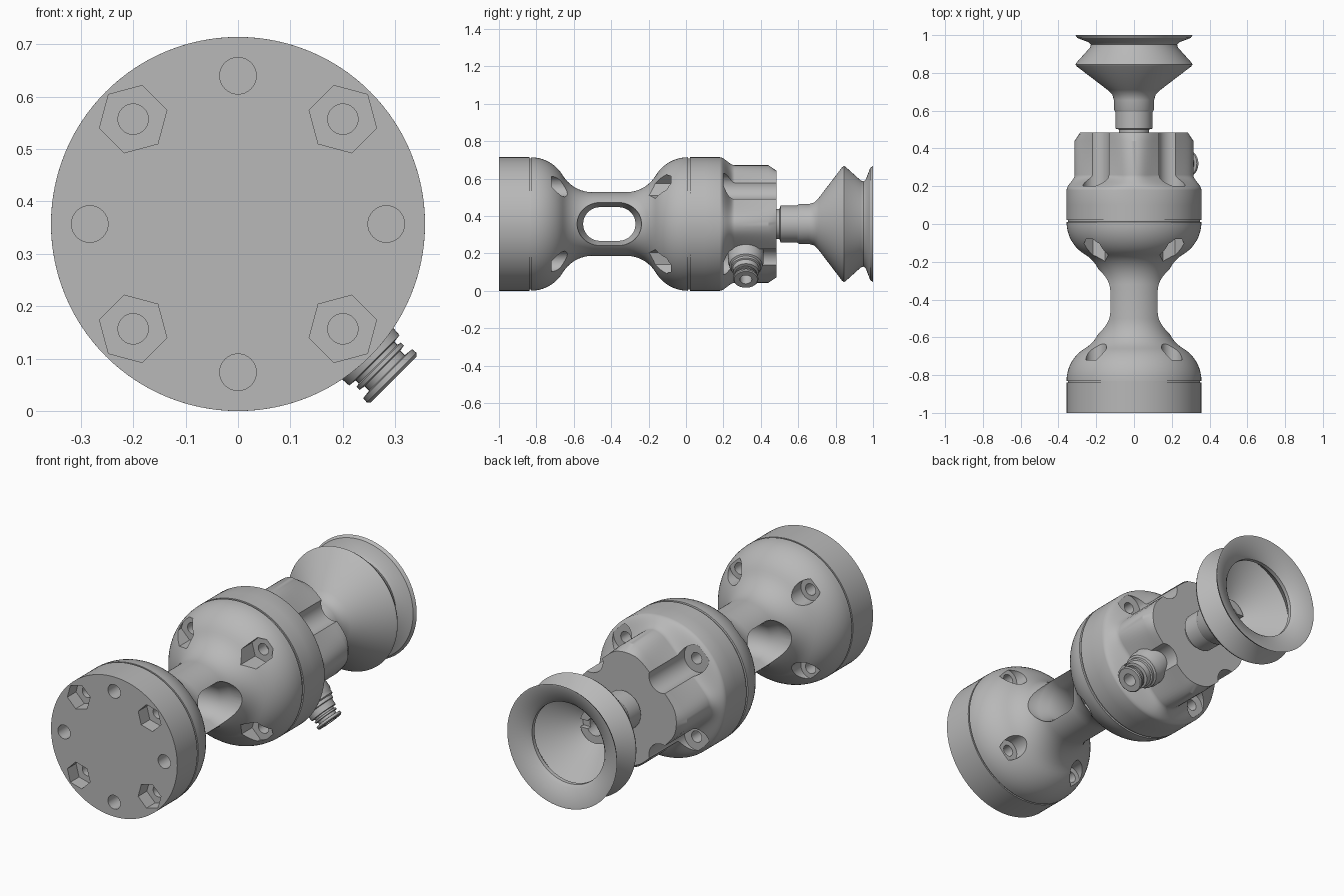
import bpy, bmesh, math
from math import sin, cos, pi, radians
from mathutils import Matrix, Vector

if "Cube" in bpy.data.objects:
    bpy.data.objects.remove(bpy.data.objects["Cube"])

AXIS_Z = 0.357
RIM = 0.357
BOLT = 0.283          # bolt circle radius
DIAGONALS = [45, 135, 225, 315]
CENTRE = Matrix.Translation((0, 0, AXIS_Z))

grey = bpy.data.materials.new("plain_grey")
grey.use_nodes = True
grey.diffuse_color = (0.48, 0.48, 0.48, 1)
grey.node_tree.nodes["Principled BSDF"].inputs["Base Color"].default_value = grey.diffuse_color


def skin(bm, rings, loop=False):
    """Join rings of points; cap the ends, or close the rings into a loop."""
    rows = [[bm.verts.new(p) for p in ring] for ring in rings]
    n = len(rows[0])
    pairs = list(zip(rows, rows[1:]))
    if loop:
        pairs.append((rows[-1], rows[0]))
    else:
        bm.faces.new(rows[0])
        bm.faces.new(rows[-1])
    for a, b in pairs:
        for i in range(n):
            j = (i + 1) % n
            bm.faces.new((a[i], a[j], b[j], b[i]))


def finish(name, bm, matrix=CENTRE):
    bmesh.ops.recalc_face_normals(bm, faces=bm.faces)
    bm.transform(matrix)
    mesh = bpy.data.meshes.new(name)
    bm.to_mesh(mesh)
    bm.free()
    mesh.materials.append(grey)
    obj = bpy.data.objects.new(name, mesh)
    bpy.context.collection.objects.link(obj)
    return obj


def circle(y, r, n=96, x=0, z=0, turn=0):
    return [(x + r * cos(turn + 2 * pi * i / n), y, z + r * sin(turn + 2 * pi * i / n))
            for i in range(n)]


def lathe(name, profile, loop=False, matrix=CENTRE, n=96):
    bm = bmesh.new()
    skin(bm, [circle(y, r, n) for y, r in profile], loop)
    return finish(name, bm, matrix)


def pins(name, r, y0, y1, angles=DIAGONALS, n=32):
    """Cutter: parallel prisms around the bolt circle, one corner outward."""
    bm = bmesh.new()
    for a in map(radians, angles):
        x, z = BOLT * cos(a), BOLT * sin(a)
        skin(bm, [circle(y, r, n, x, z, a) for y in (y0, y1)])
    return finish(name, bm)


def activate(obj):
    bpy.ops.object.select_all(action='DESELECT')
    obj.select_set(True)
    bpy.context.view_layer.objects.active = obj


def cut(obj, *cutters):
    for c in cutters:
        c.hide_render = True
        mod = obj.modifiers.new("cut", 'BOOLEAN')
        mod.operation = 'DIFFERENCE'
        mod.solver = 'EXACT'
        mod.object = c
        activate(obj)
        bpy.ops.object.modifier_apply(modifier=mod.name)
        bpy.data.objects.remove(c)


def smooth(obj, angle=32):
    activate(obj)
    bpy.ops.object.shade_smooth_by_angle(angle=radians(angle))


# Neck body: flange, dome, waist and second dome in one turned profile
MID = -0.41
BIG, SMALL = 0.2, 0.185
half = []
bend = math.atan2(0.198, 0.33)
for i in range(11):
    a = pi / 2 + (bend - pi / 2) * i / 10
    half.append((-0.83 + BIG * cos(a), RIM - BIG + BIG * sin(a)))
for i in range(1, 10):
    a = pi + bend + (pi / 2 - bend) * i / 9
    half.append((-0.5 + SMALL * cos(a), 0.355 + SMALL * sin(a)))
flange = [(-1, RIM), (-0.838, RIM), (-0.838, 0.35), (-0.83, 0.35)]
other = [(2 * MID - y, r) for y, r in reversed(half)]
neck = lathe("neck_body", flange + half + other + [(0.012, 0.35), (0.03, 0.35)])

# Window through the waist, flared towards the outside
bm = bmesh.new()
rings = []
for x, grow in [(-0.3, 0.045), (-0.125, 0.025), (-0.085, 0), (0.085, 0), (0.125, 0.025), (0.3, 0.045)]:
    r = 0.09 + grow
    ring = []
    for i in range(48):
        a = 2 * pi * (i + 0.5) / 48
        side = 0.05 if cos(a) > 0 else -0.05
        ring.append((x, MID + side + r * cos(a), r * sin(a)))
    rings.append(ring)
skin(bm, rings)
window = finish("window_cutter", bm)

cut(neck,
    window,
    pins("hole_cutter", 0.029, -1.1, -0.02),
    pins("front_hex_cutter", 0.0665, -1.1, -0.93, n=6),
    pins("spotface_cutter", 0.055, -0.72, -0.45),
    pins("dome_hex_cutter", 0.0665, -0.3, -0.08, n=6),
    pins("dowel_cutter", 0.035, -1.1, -0.9, angles=[0, 90, 180, 270]))
smooth(neck)


# Rear housing: round base blending into a diamond block with rounded corners
def housing_ring(y, blend, limit=0.315, n=128):
    t = blend * blend * (3 - 2 * blend)
    ring = []
    for i in range(n):
        a = 2 * pi * i / n
        flat = 0.25 / cos(a % (pi / 2) - pi / 4)
        block = (limit ** -24 + flat ** -24) ** (-1 / 24)
        r = RIM + (block - RIM) * t
        ring.append((r * cos(a), y, r * sin(a)))
    return ring


bm = bmesh.new()
rings = [housing_ring(y, 0) for y in (0.022, 0.1)]
rings += [housing_ring(0.18 + 0.08 * i / 10, i / 10) for i in range(11)]
rings += [housing_ring(0.44, 1), housing_ring(0.485, 1, 0.285)]
skin(bm, rings)
housing = finish("rear_housing", bm)
cut(housing,
    pins("channel_cutter", 0.07, 0.2, 0.6),
    pins("rear_hole_cutter", 0.029, 0.1, 0.3))
smooth(housing)

# Cup stem with a bore and a slotted end
stem = lathe("cup_stem", [(0.47, 0.08), (0.5, 0.08), (0.505, 0.098), (0.602, 0.098),
                          (0.602, 0.085), (0.735, 0.085), (0.735, 0.045), (0.47, 0.045)],
             loop=True, n=64)
bm = bmesh.new()
bmesh.ops.create_cube(bm, size=1)
bm.transform(Matrix.Translation((0, 0.75, 0)) @ Matrix.Diagonal((0.3, 0.08, 0.04, 1)))
cut(stem, finish("slot_cutter", bm))
smooth(stem)

# Bellows suction cup, hollow
outside = [(0.595, 0.1), (0.605, 0.106), (0.655, 0.106), (0.685, 0.115), (0.71, 0.14),
           (0.835, 0.304), (0.845, 0.31), (0.855, 0.304), (0.935, 0.232), (0.95, 0.228),
           (0.962, 0.24), (0.985, 0.3), (1.0, 0.31)]
inside = [(1.0, 0.302), (0.965, 0.22), (0.95, 0.205), (0.93, 0.205), (0.85, 0.275),
          (0.73, 0.12), (0.7, 0.084), (0.595, 0.084)]
smooth(lathe("suction_cup", outside + inside, loop=True))

# Air nozzle on the lower diagonal
aim = Vector((1, 0, -1)).to_track_quat('Y', 'Z').to_matrix().to_4x4()
place = Matrix.Translation((0, 0.32, AXIS_Z)) @ aim
nozzle = [(0.19, 0.095), (0.285, 0.095), (0.3, 0.088), (0.315, 0.088), (0.32, 0.078),
          (0.335, 0.078), (0.338, 0.07), (0.368, 0.068), (0.37, 0.052), (0.378, 0.052),
          (0.38, 0.06), (0.388, 0.06), (0.39, 0.048), (0.402, 0.048), (0.404, 0.066),
          (0.415, 0.067), (0.42, 0.062), (0.42, 0.032), (0.33, 0.032)]
smooth(lathe("air_nozzle", nozzle, matrix=place, n=48))
